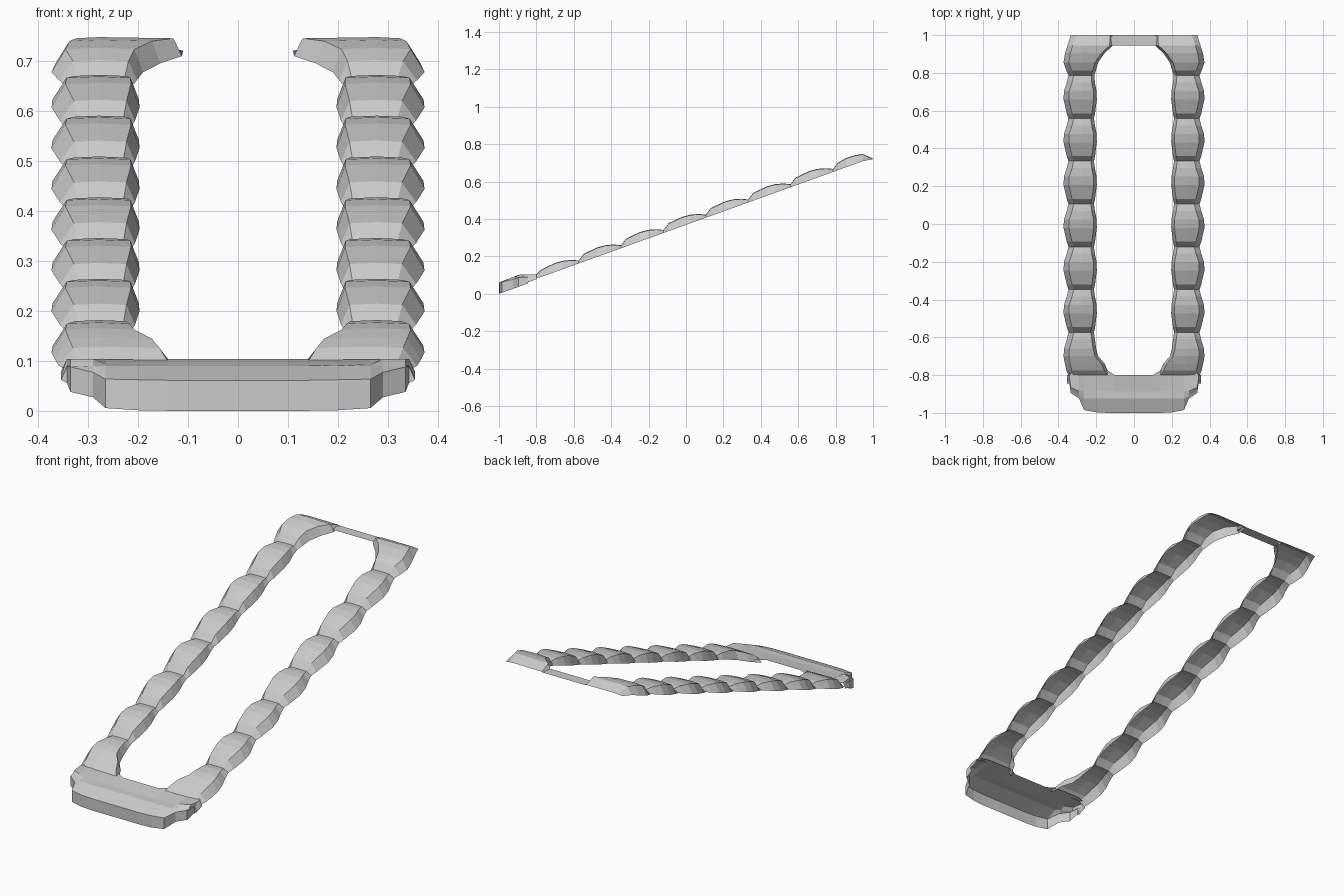
import bpy, bmesh

if "Cube" in bpy.data.objects:
    bpy.data.objects.remove(bpy.data.objects["Cube"])

SLOPE = 0.36


def base(y):
    """Height of the sloping, open underside."""
    return SLOPE * (y + 1)


def skin(name, rows_of_points, mirror=False):
    """Open sheet stretched over consecutive rows of points."""
    bm = bmesh.new()
    rows = [[bm.verts.new(p) for p in row] for row in rows_of_points]
    for a, b in zip(rows, rows[1:]):
        for i in range(len(a) - 1):
            bm.faces.new((a[i], a[i + 1], b[i + 1], b[i]))
    bmesh.ops.recalc_face_normals(bm, faces=bm.faces)
    mid = max(bm.faces, key=lambda f: abs(f.normal.z))
    if mid.normal.z < 0:
        bmesh.ops.reverse_faces(bm, faces=bm.faces)
    mesh = bpy.data.meshes.new(name)
    bm.to_mesh(mesh)
    bm.free()
    ob = bpy.data.objects.new(name, mesh)
    bpy.context.collection.objects.link(ob)
    if mirror:
        ob.modifiers.new("Mirror", 'MIRROR').use_mirror_merge = False
    return ob


def rail_row(y, h, xin, xout, low=.009):
    """Inner wall, flat top in two strips, outer wall; open below."""
    z = base(y)
    prof = [(xin, low), (xin + .017, h * .97), (.278, h + .001),
            (xout - .028, h * .97), (xout, low)]
    return [(x, y, z + dz) for x, dz in prof]


# Beaded side rails: front corner, repeated beads, back corner
PITCH = 0.2265
START = -0.80
stations = [(-.80, .030, .125, .348, .012), (-.775, .046, .140, .358),
            (-.74, .052, .155, .366), (-.70, .056, .19, .373),
            (-.66, .053, .2, .37), (-.61, .040, .207, .355)]
for k in range(1, 7):
    y0 = START + k * PITCH
    stations += [(y0, .024, .212, .347), (y0 + .027, .050, .206, .356),
                 (y0 + .10, .058, .197, .373), (y0 + .145, .054, .198, .371),
                 (y0 + .19, .041, .207, .356)]
stations += [(.786, .024, .210, .347), (.812, .048, .202, .358),
             (.855, .057, .19, .373), (.905, .055, .155, .365),
             (.945, .046, .112, .352), (1.0, .003, .11, .335, .0)]
loft_rows = [rail_row(*s) for s in stations]
skin("beaded_side_rails", loft_rows, mirror=True)


# Front bar: upright front wall, sloped top, stepped corners, open below
def bar_row(x, yf, h, yb):
    top = min(.104, base(yf) + h + .03)
    return [(x, yf, base(yf)), (x, yf, base(yf) + h),
            (x, max(-.925, yf + .015), min(.090, top)),
            (x, max(-.885, yf + .03), top), (x, yb, .104)]


half = [(.10, -1.0, .061, -.80), (.14, -1.0, .061, -.775), (.20, -.997, .061, -.775),
        (.265, -.985, .058, -.775), (.290, -.925, .05, -.775),
        (.335, -.895, .05, -.79), (.342, -.845, .033, -.80)]
right = [bar_row(*s) for s in half]
right.append([(.354, y, base(y) + .006) for x, y, z in right[-1]])
left = [[(-x, y, z) for x, y, z in row] for row in reversed(right)]
skin("front_bar", left + right)

# Thin flat strip joining the back corners
skin("back_strip", [[(x, .945, .72), (x, 1.0, .72)] for x in (-.125, .125)])
